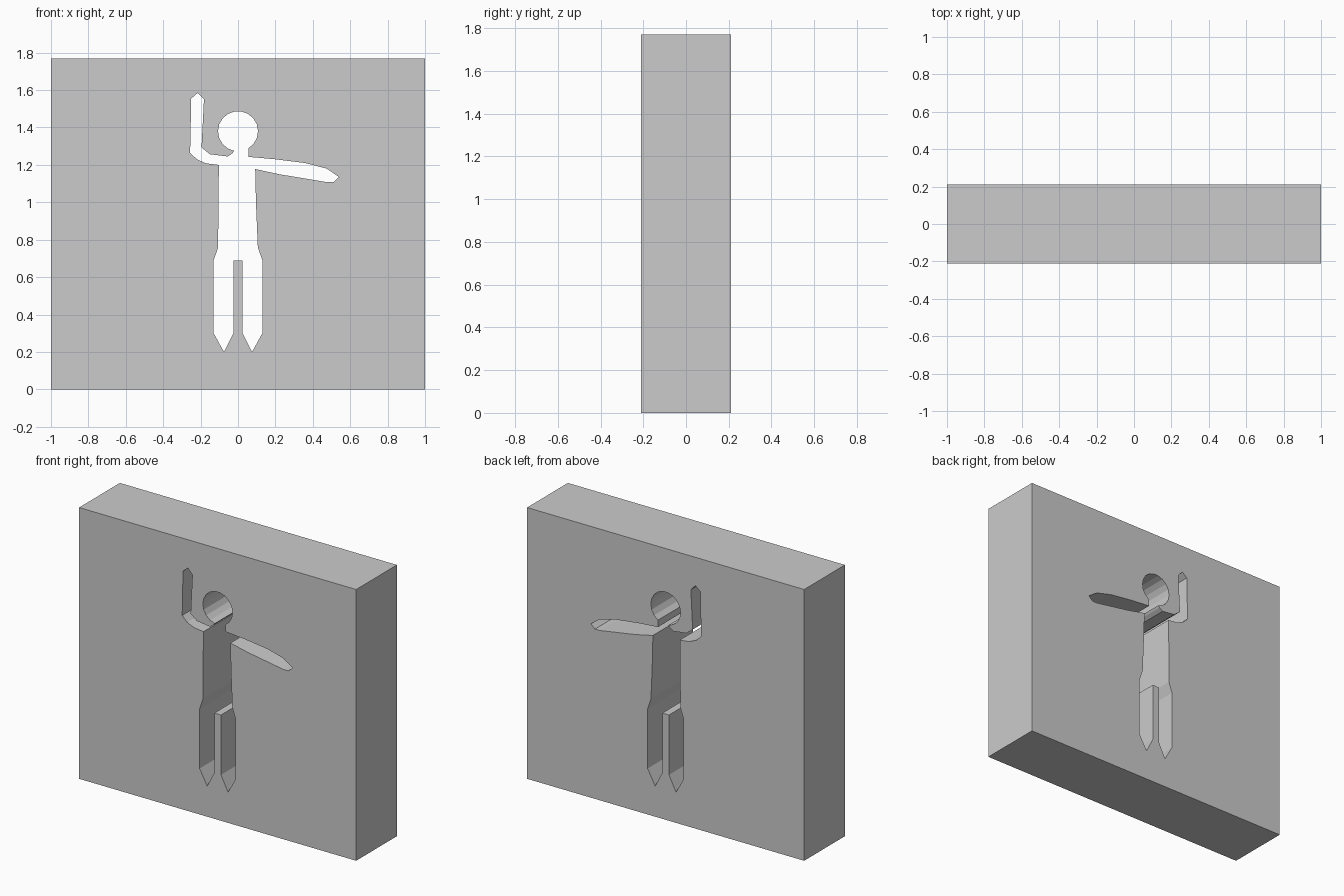
import bpy, bmesh
from math import cos, sin, radians

if "Cube" in bpy.data.objects:
    bpy.data.objects.remove(bpy.data.objects["Cube"])

HALF_W, HALF_D, HEIGHT = 1.0, 0.21, 1.77

# Slab outline (x, z)
slab = [(-HALF_W, 0), (HALF_W, 0), (HALF_W, HEIGHT), (-HALF_W, HEIGHT)]

# Head arc, from the right side of the neck round to the left
HEAD_Z, HEAD_R, STEPS = 1.38, 0.107, 16
head = []
for i in range(STEPS + 1):
    a = radians(-59 + (259 + 59) * i / STEPS)
    head.append((HEAD_R * cos(a), HEAD_Z + HEAD_R * sin(a)))

# Raised arm, from the neck down to the armpit
raised_arm = [(-0.03, 1.262), (-0.055, 1.245), (-0.15, 1.257), (-0.195, 1.293),
              (-0.182, 1.55), (-0.215, 1.585), (-0.25, 1.555), (-0.256, 1.265),
              (-0.22, 1.23), (-0.17, 1.208), (-0.102, 1.20)]

# Legs, mirrored about the centre
left_leg = [(-0.106, 0.76), (-0.13, 0.69), (-0.13, 0.30), (-0.075, 0.20),
            (-0.024, 0.30), (-0.024, 0.69)]
right_leg = [(-x, z) for x, z in reversed(left_leg)]

# Outstretched arm, from the armpit back to the neck
side_arm = [(0.096, 1.0), (0.092, 1.178), (0.22, 1.15), (0.475, 1.108), (0.51, 1.108),
            (0.54, 1.135), (0.475, 1.18), (0.36, 1.21), (0.20, 1.23), (0.055, 1.243)]

figure = head + raised_arm + [(-0.105, 1.0)] + left_leg + right_leg + side_arm

# Fill between slab and figure outlines, then extrude through the thickness
bm = bmesh.new()
edges = []
for outline in (slab, figure):
    vs = [bm.verts.new((x, -HALF_D, z)) for x, z in outline]
    edges += [bm.edges.new((vs[i - 1], vs[i])) for i in range(len(vs))]
bmesh.ops.triangle_fill(bm, edges=edges, use_beauty=True, normal=(0, -1, 0))
back = bmesh.ops.extrude_face_region(bm, geom=bm.faces[:], use_keep_orig=True)
bmesh.ops.translate(bm, vec=(0, 2 * HALF_D, 0),
                    verts=[g for g in back["geom"] if isinstance(g, bmesh.types.BMVert)])
bmesh.ops.recalc_face_normals(bm, faces=bm.faces[:])

mesh = bpy.data.meshes.new("wall_with_figure_cutout")
bm.to_mesh(mesh)
bm.free()
wall = bpy.data.objects.new("wall_with_figure_cutout", mesh)
bpy.context.collection.objects.link(wall)
